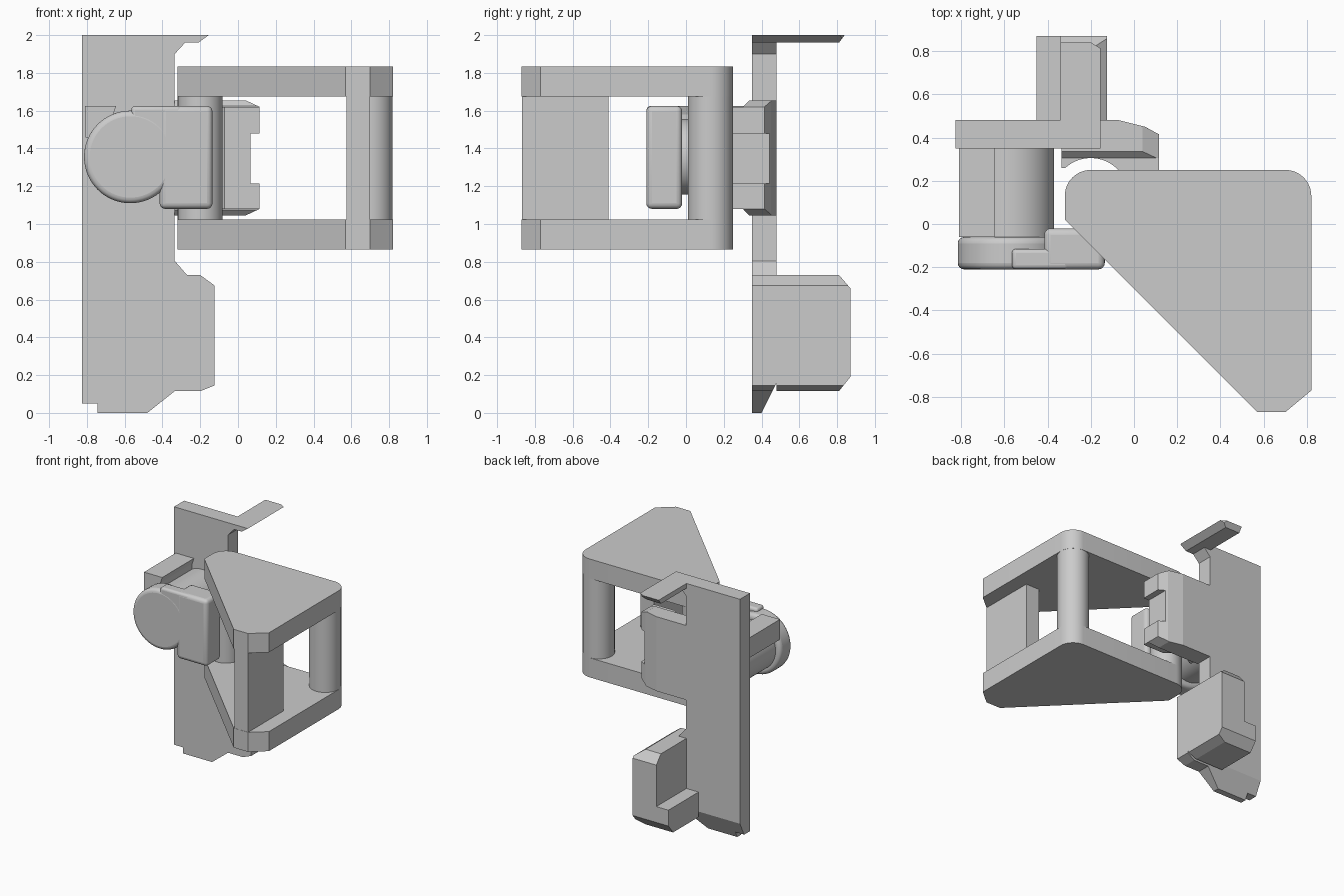
import bpy, bmesh, math
from mathutils import Vector

if "Cube" in bpy.data.objects:
    bpy.data.objects.remove(bpy.data.objects["Cube"])

grey = bpy.data.materials.new("plain grey")
grey.diffuse_color = (0.6, 0.6, 0.6, 1)
grey.use_nodes = True
grey.node_tree.nodes["Principled BSDF"].inputs["Base Color"].default_value = grey.diffuse_color


def finish(name, bm, bevel=0, smooth=False):
    bmesh.ops.recalc_face_normals(bm, faces=bm.faces)
    me = bpy.data.meshes.new(name)
    bm.to_mesh(me)
    bm.free()
    ob = bpy.data.objects.new(name, me)
    bpy.context.collection.objects.link(ob)
    me.materials.append(grey)
    if bevel:
        mod = ob.modifiers.new("rounded edges", 'BEVEL')
        mod.width, mod.segments, mod.limit_method = bevel, 4, 'ANGLE'
    if smooth or bevel:
        bpy.ops.object.select_all(action='DESELECT')
        ob.select_set(True)
        bpy.context.view_layer.objects.active = ob
        bpy.ops.object.shade_smooth_by_angle(angle=math.radians(32))
    return ob


def prism(name, pts, axis, lo, hi, cuts=(), bevel=0, smooth=False):
    """Extrude an outline along an axis, then trim it with (point, outward normal) planes."""
    def place(p, d):
        return {'x': (d, p[0], p[1]), 'y': (p[0], d, p[1]), 'z': (p[0], p[1], d)}[axis]
    bm = bmesh.new()
    face = bm.faces.new([bm.verts.new(place(p, lo)) for p in pts])
    ext = bmesh.ops.extrude_face_region(bm, geom=[face])
    move = Vector(place((0, 0), hi - lo))
    bmesh.ops.translate(bm, vec=move, verts=[v for v in ext['geom'] if isinstance(v, bmesh.types.BMVert)])
    for co, no in cuts:
        res = bmesh.ops.bisect_plane(bm, geom=bm.verts[:] + bm.edges[:] + bm.faces[:], plane_co=co,
                                     plane_no=Vector(no).normalized(), clear_outer=True)
        edges = [e for e in res['geom_cut'] if isinstance(e, bmesh.types.BMEdge)]
        if edges:
            bmesh.ops.contextual_create(bm, geom=edges)
    return finish(name, bm, bevel, smooth)


def rect(a, b, c, d):
    return [(a, c), (b, c), (b, d), (a, d)]


def arc(cx, cy, r, a0, a1, n):
    return [(cx + r * math.cos(math.radians(a0 + (a1 - a0) * i / n)),
             cy + r * math.sin(math.radians(a0 + (a1 - a0) * i / n))) for i in range(n + 1)]


def disc(cx, cy, r, n=64):
    return arc(cx, cy, r, 0, 360, n)[:-1]


# Triangular cage: two plates, two round posts and a flat post
tri = [(-0.32, 0.02), (0.57, -0.87), (0.70, -0.87), (0.82, -0.77)]
tri += arc(0.70, 0.13, 0.12, 0, 90, 12) + arc(-0.20, 0.13, 0.12, 90, 180, 12)
for name, z in (("cage_lower_plate", 0.865), ("cage_upper_plate", 1.675)):
    prism(name, tri, 'z', z, z + 0.16, smooth=True)
for name, x in (("cage_left_post", -0.20), ("cage_right_post", 0.70)):
    prism(name, disc(x, 0.13, 0.119), 'z', 1.0, 1.7, smooth=True)
prism("cage_flat_post", rect(0.575, 0.70, -0.868, -0.41), 'z', 1.0, 1.7)

# Tall back plate with a sloped lower back edge
plate = [(-0.825, 0.05), (-0.745, 0.05), (-0.745, 0), (-0.48, 0), (-0.335, 0.115), (-0.2, 0.115),
         (-0.125, 0.145), (-0.125, 0.675), (-0.2, 0.73), (-0.27, 0.73), (-0.335, 0.805),
         (-0.335, 1.90), (-0.28, 1.96), (-0.21, 1.96), (-0.155, 2.0), (-0.825, 2.0)]
prism("back_plate", plate, 'y', 0.35, 0.48, [((0, 0.40, 0), (0, 0.11, -0.055))])

# Top flap reaching back
prism("top_flap", [(-0.34, 2), (-0.34, 1.96), (-0.21, 1.96), (-0.155, 2)], 'y', 0.48, 0.84,
      [((0, 0.84, 2), (0, 0.04, -0.03)), ((-0.2, 0.84, 0), (0.03, 0.05, 0))])

# Lower hook, L-shaped in section, with chamfered back edges
hook = [(-0.45, 0.115), (-0.2, 0.115), (-0.125, 0.145), (-0.125, 0.675), (-0.2, 0.73),
        (-0.34, 0.73), (-0.34, 0.32), (-0.45, 0.32)]
prism("lower_hook", hook, 'y', 0.48, 0.87,
      [((0, 0.81, 0.73), (0, 0.07, 0.06)), ((0, 0.81, 0.115), (0, 0.075, -0.06))])

# Clip wrapping the left post: stepped body and thin jaws
for i, (z0, z1, x) in enumerate(((1.045, 1.215, 0.115), (1.215, 1.48, 0.065), (1.48, 1.655, 0.115))):
    body = [(-0.335, 0.305), (x, 0.305), (x, 0.415 if x > 0.1 else 0.443), (0.05, 0.45), (-0.07, 0.48), (-0.335, 0.48)]
    cuts = []
    for z, s in ((1.655, 1), (1.045, -1)):
        cuts += [((0.04, 0, z), (0.035, 0, 0.075 * s)), ((0, 0.335, z), (0, -0.03, 0.03 * s))]
    prism("clip_body_%d" % i, body, 'z', z0, z1, cuts)
    jaw = [(x, 0.25), (x, 0.31), (-0.335, 0.31), (-0.335, 0.26)] + arc(-0.2, 0.13, 0.175, 132, 43, 16)
    prism("clip_jaw_%d" % i, jaw, 'z', max(z0, 1.08), min(z1, 1.62), smooth=True)

# Motor: barrel, rounded front cap, side housing and mounting bar
prism("motor_barrel", disc(-0.57, 1.355, 0.20), 'y', -0.07, 0.355, smooth=True)
prism("motor_cap", disc(-0.57, 1.355, 0.245), 'y', -0.21, -0.06, bevel=0.03)
prism("motor_housing", rect(-0.415, -0.135, 1.08, 1.625), 'y', -0.21, -0.02, bevel=0.03)
prism("motor_housing_lug", rect(-0.565, -0.30, 1.30, 1.624), 'y', -0.209, -0.115, bevel=0.02)
prism("mounting_bar", [(-0.81, 1.46), (-0.66, 1.40), (-0.66, 1.58), (-0.645, 1.625), (-0.81, 1.625)],
      'y', -0.06, 0.355)
